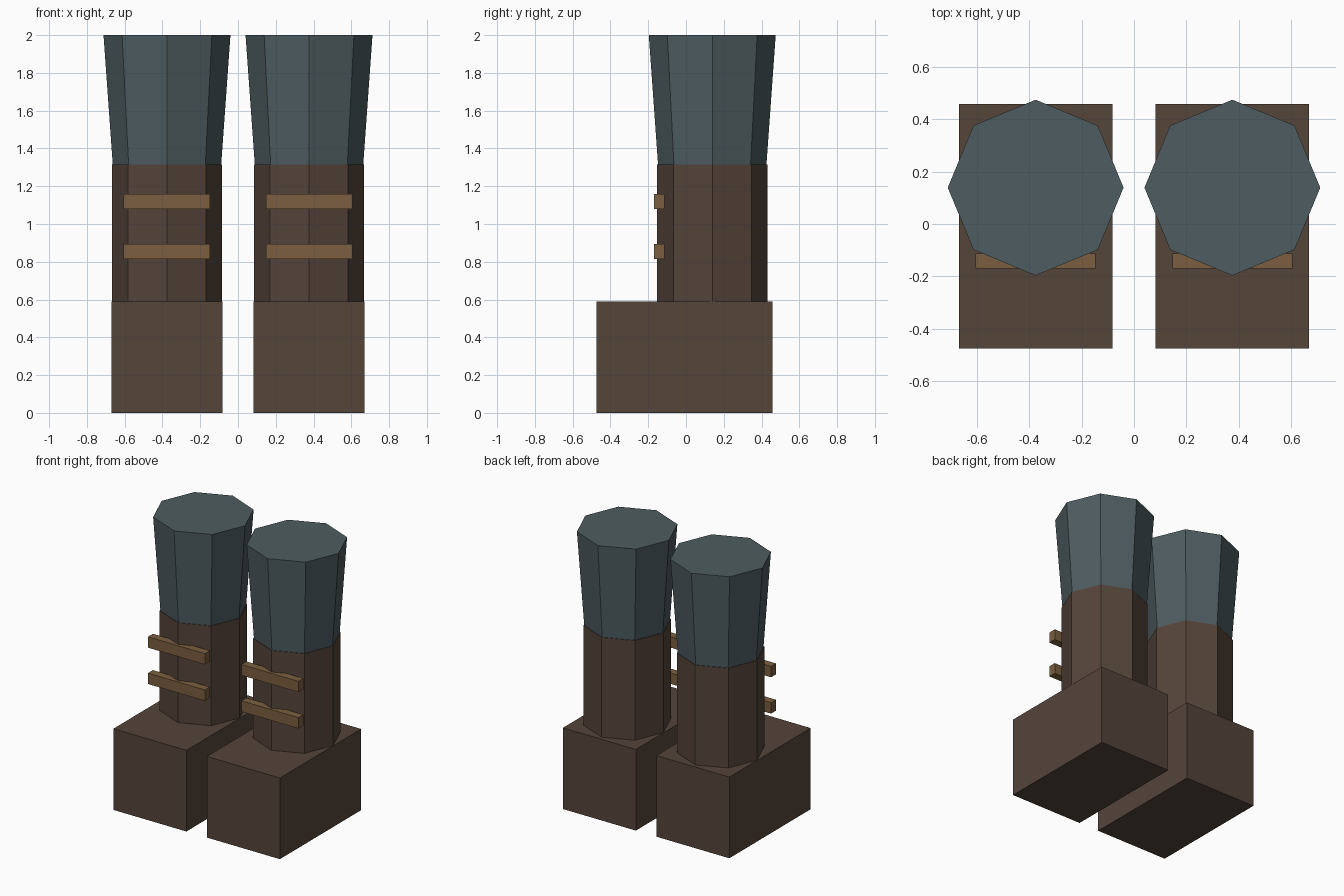
import bpy
import math

if "Cube" in bpy.data.objects:
    bpy.data.objects.remove(bpy.data.objects["Cube"])

LEG_X, LEG_Y = 0.376, 0.139


def material(name, rgb):
    m = bpy.data.materials.new(name)
    m.diffuse_color = (*rgb, 1)
    m.use_nodes = True
    m.node_tree.nodes["Principled BSDF"].inputs["Base Color"].default_value = m.diffuse_color
    return m


LEATHER = material("brown_leather", (0.089, 0.058, 0.042))
CLOTH = material("blue_grey_cloth", (0.076, 0.107, 0.119))
STRAP = material("tan_strap", (0.198, 0.114, 0.051))


def finish(name, mat):
    obj = bpy.context.object
    obj.name = obj.data.name = name
    obj.data.materials.append(mat)


def box(name, mat, x, y0, y1, z0, z1, width):
    bpy.ops.mesh.primitive_cube_add(size=1, location=(x, (y0 + y1) / 2, (z0 + z1) / 2))
    bpy.context.object.scale = (width, y1 - y0, z1 - z0)
    bpy.ops.object.transform_apply(location=False, rotation=False, scale=True)
    finish(name, mat)


def octagon(name, mat, x, r0, r1, z0, z1):
    # eight sides, with corners pointing along the axes
    bpy.ops.mesh.primitive_cone_add(vertices=8, radius1=r0, radius2=r1, depth=z1 - z0,
                                    location=(x, LEG_Y, (z0 + z1) / 2))
    finish(name, mat)


for side, sign in (("left", -1), ("right", 1)):
    x = sign * LEG_X
    # Boot: block foot and straight octagonal shaft
    box(f"{side}_boot_foot", LEATHER, x, -0.475, 0.458, 0, 0.59, 0.587)
    octagon(f"{side}_boot_shaft", LEATHER, x, 0.292, 0.292, 0.58, 1.315)
    # Trouser leg flaring upwards
    octagon(f"{side}_trouser_leg", CLOTH, x, 0.286, 0.336, 1.30, 2.0)
    # Two straps across the front of the shaft
    for i, z in enumerate((0.816, 1.08)):
        box(f"{side}_strap_{i + 1}", STRAP, x, -0.17, -0.113, z, z + 0.079, 0.458)
